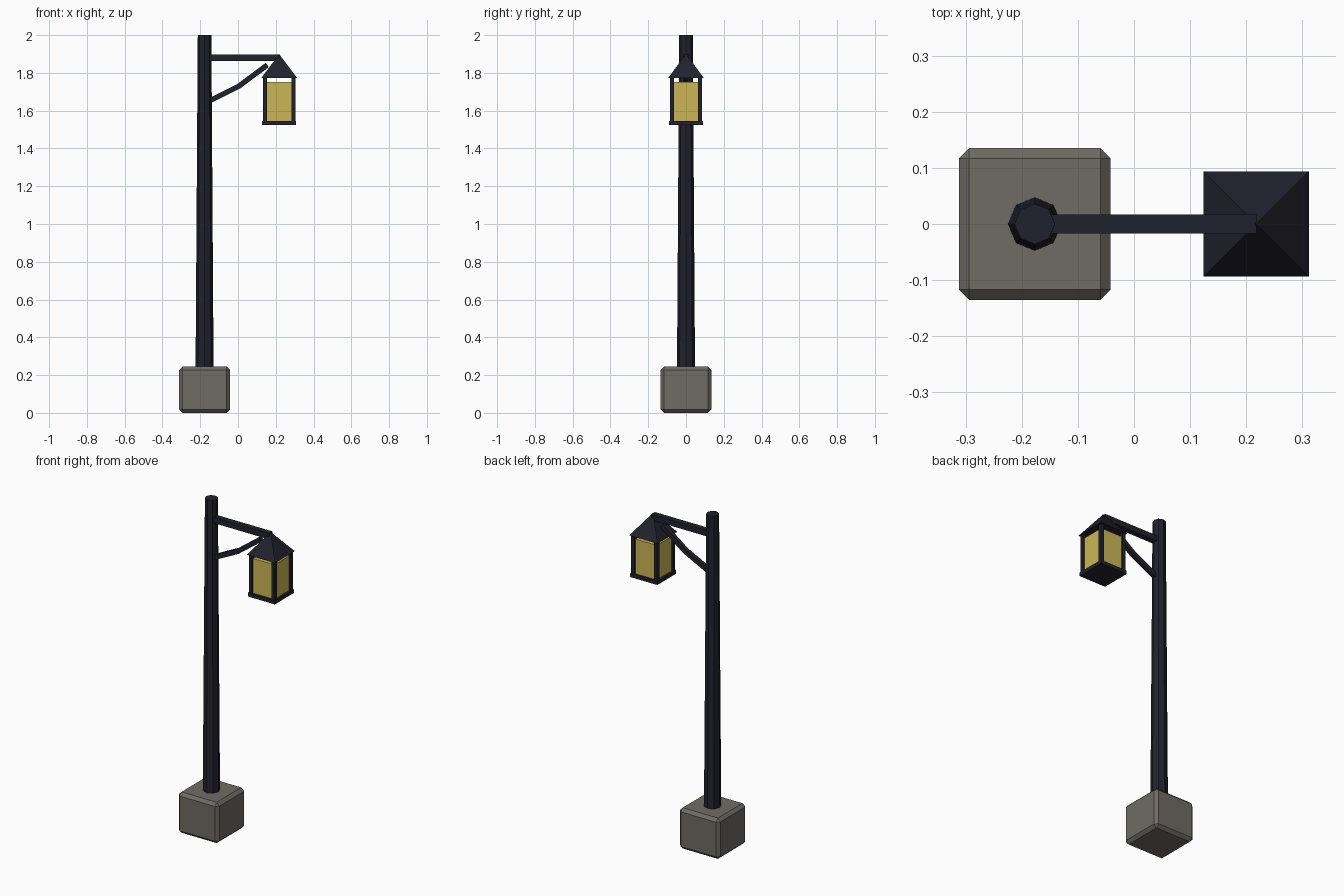
import bpy
import math
from mathutils import Vector

cube = bpy.data.objects.get("Cube")
if cube:
    bpy.data.objects.remove(cube, do_unlink=True)


def material(name, rgb):
    mat = bpy.data.materials.new(name)
    mat.use_nodes = True
    mat.diffuse_color = (*rgb, 1)
    mat.node_tree.nodes["Principled BSDF"].inputs["Base Color"].default_value = (*rgb, 1)
    return mat


STONE = material("stone grey", (0.16, 0.145, 0.125))
METAL = material("dark metal", (0.0155, 0.0155, 0.026))
GLASS = material("yellow glass", (0.60, 0.47, 0.09))


def finish(name, mat):
    obj = bpy.context.object
    obj.name = obj.data.name = name
    obj.data.materials.append(mat)
    return obj


def box(name, mat, low, high):
    low, high = Vector(low), Vector(high)
    bpy.ops.mesh.primitive_cube_add(size=1, location=(low + high) / 2)
    obj = finish(name, mat)
    for v in obj.data.vertices:
        v.co *= high - low
    return obj


def cone(name, mat, sides, r1, r2, x, z0, z1, turn=0):
    bpy.ops.mesh.primitive_cone_add(vertices=sides, radius1=r1, radius2=r2, depth=z1 - z0,
                                    location=(x, 0, (z0 + z1) / 2), rotation=(0, 0, turn))
    return finish(name, mat)


POLE_X, LAMP_X = -0.177, 0.218

# Stone footing with chamfered edges
base = box("base", STONE, (POLE_X - 0.135, -0.135, 0), (POLE_X + 0.135, 0.135, 0.245))
bevel = base.modifiers.new("chamfer", "BEVEL")
bevel.width = 0.018
bevel.segments = 1

# Tapered eight-sided pole and the arm
cone("pole", METAL, 8, 0.048, 0.036, POLE_X, 0.2, 2.0)
box("arm", METAL, (POLE_X, -0.017, 1.862), (LAMP_X, 0.017, 1.897))

# Bent brace: a bar swept along three points
path = [Vector(p) for p in ((-0.165, 0, 1.645), (0.005, 0, 1.73), (0.155, 0, 1.842))]
half_height, half_width = 0.014, 0.012
verts, faces = [], []
for i, p in enumerate(path):
    along = (path[min(i + 1, 2)] - path[max(i - 1, 0)]).normalized()
    up = Vector((-along.z, 0, along.x)) * half_height
    side = Vector((0, half_width, 0))
    verts += [p - up - side, p - up + side, p + up + side, p + up - side]
for ring in (0, 4):
    for k in range(4):
        n = (k + 1) % 4
        faces.append((ring + k, ring + 4 + k, ring + 4 + n, ring + n))
faces += [(0, 1, 2, 3), (11, 10, 9, 8)]
mesh = bpy.data.meshes.new("brace")
mesh.from_pydata(verts, [], faces)
mesh.materials.append(METAL)
bpy.context.collection.objects.link(bpy.data.objects.new("brace", mesh))

# Lantern: roof, floor, glass and corner posts
cone("lantern_roof", METAL, 4, 0.094 * math.sqrt(2), 0, LAMP_X, 1.774, 1.9, math.pi / 4)
box("lantern_floor", METAL, (LAMP_X - 0.09, -0.09, 1.523), (LAMP_X + 0.09, 0.09, 1.545))
box("lantern_glass", GLASS, (LAMP_X - 0.077, -0.077, 1.54), (LAMP_X + 0.077, 0.077, 1.753))
for side, sx in (("right", -1), ("left", 1)):
    for end, sy in (("front", -1), ("back", 1)):
        x, y, h = LAMP_X + sx * 0.075, sy * 0.075, 0.011
        box(f"{end}_{side}_post", METAL, (x - h, y - h, 1.535), (x + h, y + h, 1.776))
